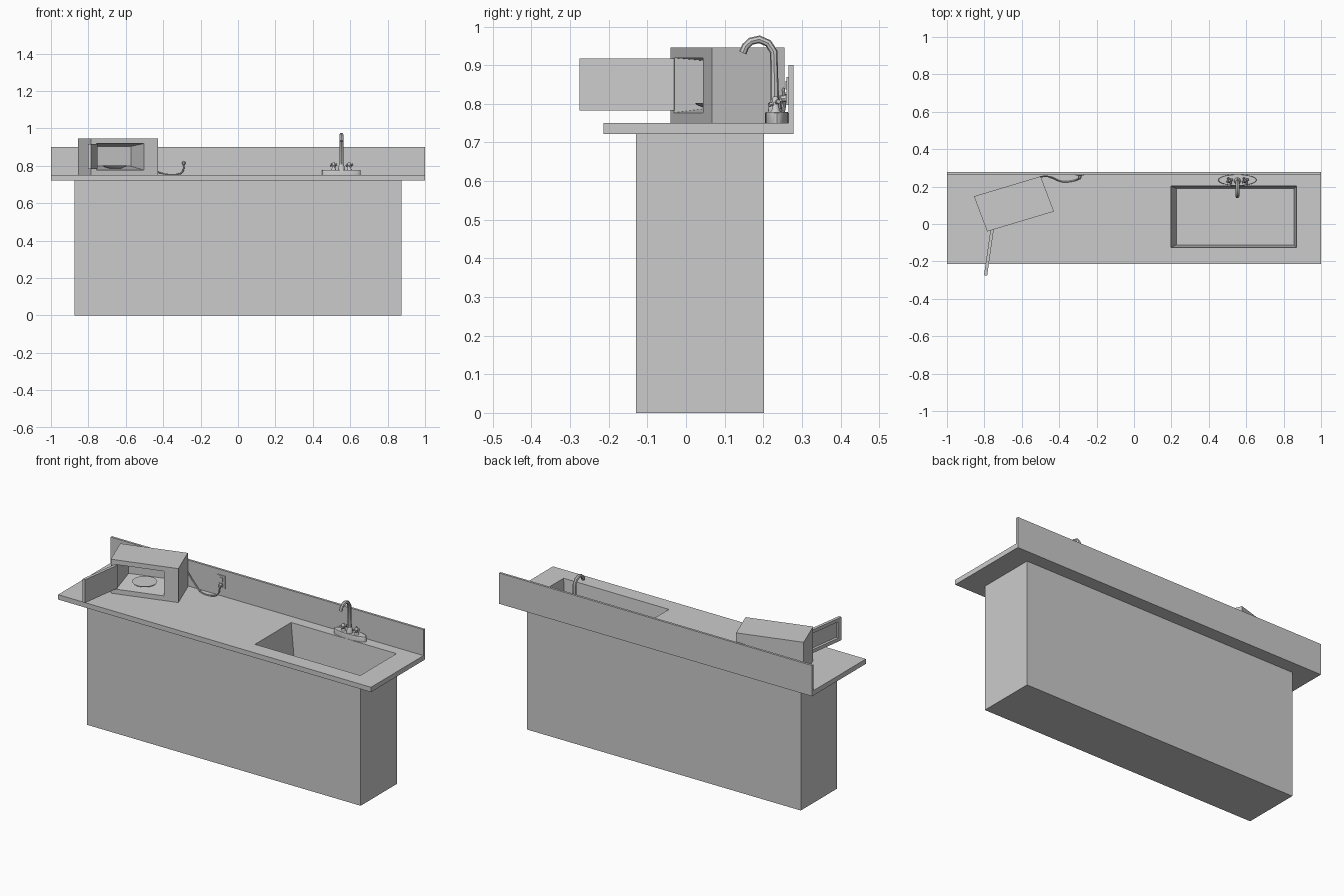
import bpy, bmesh, math
from mathutils import Vector, Matrix

if "Cube" in bpy.data.objects:
    bpy.data.objects.remove(bpy.data.objects["Cube"])


def rect_z(x0, x1, y0, y1, z):
    return [(x0, y0, z), (x1, y0, z), (x1, y1, z), (x0, y1, z)]


def loft(name, rings, cap_start=True, cap_end=True):
    """Skin a list of equal-length rings into a mesh."""
    bm = bmesh.new()
    rows = [[bm.verts.new(p) for p in r] for r in rings]
    n = len(rows[0])
    for a, b in zip(rows, rows[1:]):
        for i in range(n):
            j = (i + 1) % n
            bm.faces.new((a[i], a[j], b[j], b[i]))
    if cap_start:
        bm.faces.new(rows[0][::-1])
    if cap_end:
        bm.faces.new(rows[-1])
    if cap_start and cap_end:
        bmesh.ops.recalc_face_normals(bm, faces=bm.faces)
    me = bpy.data.meshes.new(name)
    bm.to_mesh(me)
    bm.free()
    ob = bpy.data.objects.new(name, me)
    bpy.context.collection.objects.link(ob)
    return ob


def smooth(ob):
    bpy.ops.object.select_all(action='DESELECT')
    ob.select_set(True)
    bpy.context.view_layer.objects.active = ob
    bpy.ops.object.shade_smooth_by_angle(angle=math.radians(35))


def disc(name, x, y, profile, sides=24, sx=1.0, sy=1.0):
    """Turned shape around a vertical axis; profile holds (radius, z)."""
    rings = [[(x + r * sx * math.cos(2 * math.pi * i / sides),
               y + r * sy * math.sin(2 * math.pi * i / sides), z) for i in range(sides)]
             for r, z in profile]
    ob = loft(name, rings)
    smooth(ob)
    return ob


def tube(name, pts, radius, kind='POLY', res=2):
    """Round tube along points; each point is (x, y, z, radius factor)."""
    cu = bpy.data.curves.new(name, 'CURVE')
    cu.dimensions = '3D'
    cu.bevel_depth, cu.bevel_resolution, cu.use_fill_caps = radius, res, True
    cu.resolution_u = 6
    sp = cu.splines.new(kind)
    sp.points.add(len(pts) - 1)
    for p, (x, y, z, f) in zip(sp.points, pts):
        p.co, p.radius = (x, y, z, 1), f
    if kind == 'NURBS':
        sp.order_u, sp.use_endpoint_u = 3, True
    ob = bpy.data.objects.new(name, cu)
    bpy.context.collection.objects.link(ob)
    bpy.ops.object.select_all(action='DESELECT')
    ob.select_set(True)
    bpy.context.view_layer.objects.active = ob
    bpy.ops.object.convert(target='MESH')
    ob = bpy.context.view_layer.objects.active
    smooth(ob)
    return ob


def box(name, x0, x1, y0, y1, z0, z1):
    return loft(name, [rect_z(x0, x1, y0, y1, z0), rect_z(x0, x1, y0, y1, z1)])


# Cabinet body, open where it meets the counter
cab = (-0.875, 0.875, -0.13, 0.202)
loft("cabinet", [rect_z(*cab, 0), rect_z(*cab, 0.722)], cap_end=False)

# Countertop with the tapered sink basin folded into it
top = (-1, 1, -0.214, 0.278)
loft("countertop_with_sink", [
    rect_z(*cab, 0.722), rect_z(*top, 0.722), rect_z(*top, 0.75),
    rect_z(0.197, 0.87, -0.126, 0.204, 0.75),
    rect_z(0.226, 0.855, -0.112, 0.189, 0.56)], cap_start=False)

box("backsplash", -1, 1, 0.265, 0.278, 0.75, 0.90)

# Microwave body with a hollow, tapered oven cavity
U, V, O = Vector((0.357, 0.107, 0)), Vector((-0.071, 0.188, 0)), Vector((-0.785, -0.04, 0))


def mw(u, v, z):
    return O + U * u + V * v + Vector((0, 0, z))


def mw_ring(u0, u1, v, z0, z1):
    return [mw(u0, v, z0), mw(u1, v, z0), mw(u1, v, z1), mw(u0, v, z1)]


loft("microwave_body", [
    mw_ring(0, 1, 1, 0.75, 0.946), mw_ring(0, 1, 0, 0.75, 0.946),
    mw_ring(0.08, 0.79, 0, 0.777, 0.919), mw_ring(0.15, 0.76, 0.82, 0.798, 0.904)])

# Turntable plate
c = mw(0.44, 0.44, 0)
disc("turntable_plate", c.x, c.y, [(0.035, 0.787), (0.062, 0.797), (0.066, 0.802), (0.06, 0.802)])

# Open door with a recessed window on its outer face
H, D, T = Vector((-0.750, -0.031, 0)), Vector((-0.035, -0.245, 0)), Vector((-0.017, 0.0025, 0))


def door_ring(s0, s1, t, z0, z1):
    return [H + D * s + T * t + Vector((0, 0, z))
            for s, z in ((s0, z0), (s1, z0), (s1, z1), (s0, z1))]


loft("microwave_door", [
    door_ring(0, 1, 0, 0.783, 0.917), door_ring(0, 1, 1, 0.783, 0.917),
    door_ring(0.1, 0.9, 1, 0.803, 0.897), door_ring(0.12, 0.88, 0.5, 0.807, 0.893)])

# Wall outlet, plug and power cable
box("outlet_plate", -0.314, -0.266, 0.260, 0.266, 0.797, 0.87)
for i, z in enumerate((0.815, 0.848)):
    box(f"outlet_socket_{i}", -0.302, -0.278, 0.257, 0.261, z - 0.011, z + 0.011)
tube("plug", [(-0.29, 0.259, 0.815, 1), (-0.29, 0.248, 0.813, 1), (-0.29, 0.243, 0.805, 0.6)], 0.010)
tube("power_cable", [(-0.50, 0.252, 0.84, 1), (-0.475, 0.257, 0.80, 1), (-0.44, 0.25, 0.77, 1),
                     (-0.39, 0.224, 0.754, 1), (-0.33, 0.228, 0.752, 1),
                     (-0.288, 0.243, 0.765, 1), (-0.29, 0.246, 0.808, 1)], 0.004, 'NURBS')

# Faucet base and swan-neck spout
FX, FY = 0.553, 0.235
disc("faucet_base", FX, FY, [(1, 0.75), (1, 0.776), (0.97, 0.779)], 32, 0.103, 0.030)
disc("spout_collar", FX, FY - 0.005, [(0.018, 0.778), (0.015, 0.80), (0.011, 0.81)], 16)
tube("spout", [(FX, 0.230, 0.778, 1.25), (FX, 0.229, 0.86, 1.0), (FX, 0.227, 0.935, 1),
               (FX, 0.213, 0.957, 1), (FX, 0.190, 0.967, 1), (FX, 0.168, 0.962, 1),
               (FX, 0.154, 0.949, 1), (FX, 0.147, 0.932, 1)], 0.010)

# Two tap handles: stem, tilted cross bars and cap
for side, s in (("left", -1), ("right", 1)):
    hx = FX + s * 0.042
    disc(f"{side}_tap_stem", hx, FY - 0.003, [(0.014, 0.778), (0.010, 0.785), (0.008, 0.80)], 12)
    mid = Vector((hx, FY - 0.004, 0.803))
    rot = Matrix.Rotation(math.radians(20), 3, 'X')
    for k in range(2):
        d = rot @ Vector((math.cos(k * math.pi / 2 + 0.5), math.sin(k * math.pi / 2 + 0.5), 0)) * 0.019
        tube(f"{side}_tap_bar_{k}", [(*(mid - d), 1.2), (*mid, 0.9), (*(mid + d), 1.2)], 0.005, res=1)
    disc(f"{side}_tap_cap", hx, FY - 0.004, [(0.009, 0.797), (0.009, 0.813), (0.005, 0.819)], 12)
